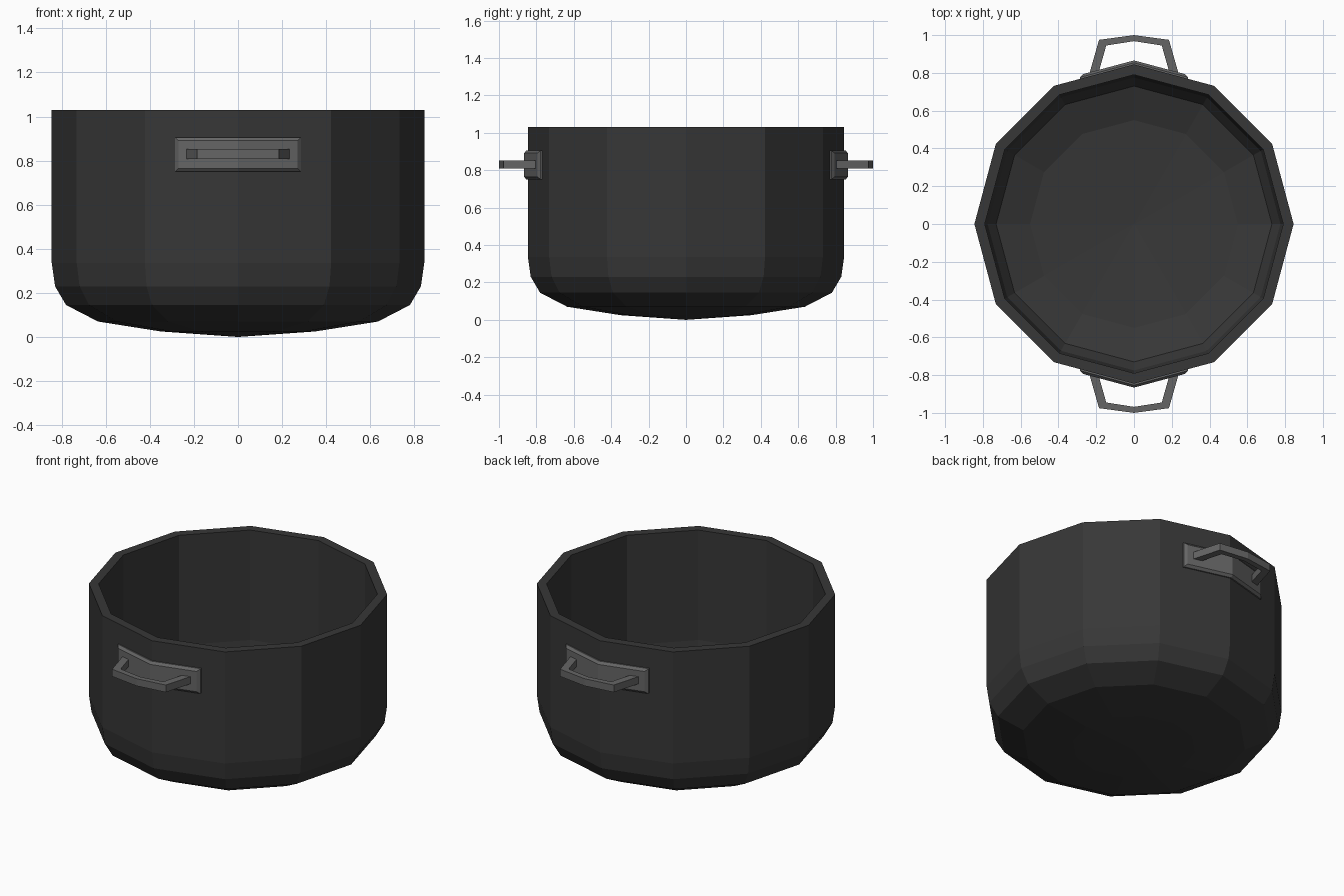
import bpy, bmesh, math
from mathutils import Matrix, Vector

if "Cube" in bpy.data.objects:
    bpy.data.objects.remove(bpy.data.objects["Cube"])


def material(name, rgb):
    m = bpy.data.materials.new(name)
    m.use_nodes = True
    col = (*rgb, 1)
    m.diffuse_color = col
    bsdf = m.node_tree.nodes["Principled BSDF"]
    bsdf.inputs["Base Color"].default_value = col
    bsdf.inputs["Roughness"].default_value = 0.7
    return m


def finish(bm, name, mat):
    bmesh.ops.recalc_face_normals(bm, faces=bm.faces)
    me = bpy.data.meshes.new(name)
    bm.to_mesh(me)
    bm.free()
    me.materials.append(mat)
    ob = bpy.data.objects.new(name, me)
    bpy.context.collection.objects.link(ob)
    return ob


iron = material("dark_iron", (0.038, 0.038, 0.038))
steel = material("grey_steel", (0.13, 0.13, 0.13))

# Pot: one closed wall profile spun into twelve flat sides
profile = [(0, 0), (0.35, 0.025), (0.635, 0.07), (0.78, 0.145), (0.83, 0.23),
           (0.845, 0.335), (0.845, 1.03), (0.79, 1.03), (0.79, 0.345),
           (0.775, 0.25), (0.73, 0.185), (0.55, 0.12), (0, 0.07)]
bm = bmesh.new()
verts = [bm.verts.new((r, 0, z)) for r, z in profile]
edges = [bm.edges.new(pair) for pair in zip(verts, verts[1:])]
bmesh.ops.spin(bm, geom=verts + edges, cent=(0, 0, 0), axis=(0, 0, 1),
               angle=math.tau, steps=12)
bmesh.ops.remove_doubles(bm, verts=bm.verts, dist=0.0005)
finish(bm, "pot_body", iron)


# Mounting plate: bevelled strip folded around the corner of the pot
def plate(name, turn):
    slope = math.tan(math.radians(15))
    bm = bmesh.new()
    rings = []
    for half_w, half_h, y in ((0.285, 0.078, 0.82), (0.285, 0.078, 0.853),
                              (0.27, 0.063, 0.866)):
        ring = [bm.verts.new((x, y - abs(x) * slope, 0.828 + s * half_h))
                for s, xs in ((-1, (-half_w, 0, half_w)), (1, (half_w, 0, -half_w)))
                for x in xs]
        rings.append(ring)
    for a, b in zip(rings, rings[1:]):
        for i in range(6):
            j = (i + 1) % 6
            bm.faces.new((a[i], a[j], b[j], b[i]))
    for ring in (rings[0], rings[-1]):
        bm.faces.new((ring[0], ring[1], ring[4], ring[5]))
        bm.faces.new((ring[1], ring[2], ring[3], ring[4]))
    bm.transform(turn)
    finish(bm, name, steel)


# Handle: square bar bent through a shallow point, legs sunk into the plate
def handle(name, turn):
    outer = [(0.242, 0.775), (0.185, 0.975), (0, 1.0)]
    inner = [(0.195, 0.775), (0.147, 0.945), (0, 0.968)]
    bm = bmesh.new()

    def mirrored(path):
        return path + [(-x, y) for x, y in reversed(path[:-1])]

    sections = []
    for (ox, oy), (ix, iy) in zip(mirrored(outer), mirrored(inner)):
        sections.append([bm.verts.new(p) for p in
                         ((ox, oy, 0.808), (ox, oy, 0.853),
                          (ix, iy, 0.853), (ix, iy, 0.808))])
    for a, b in zip(sections, sections[1:]):
        for i in range(4):
            j = (i + 1) % 4
            bm.faces.new((a[i], a[j], b[j], b[i]))
    bm.faces.new(sections[0])
    bm.faces.new(sections[-1])
    bm.transform(turn)
    finish(bm, name, steel)


for side, angle in (("back", 0), ("front", math.pi)):
    turn = Matrix.Rotation(angle, 4, "Z")
    plate(side + "_handle_plate", turn)
    handle(side + "_handle", turn)
